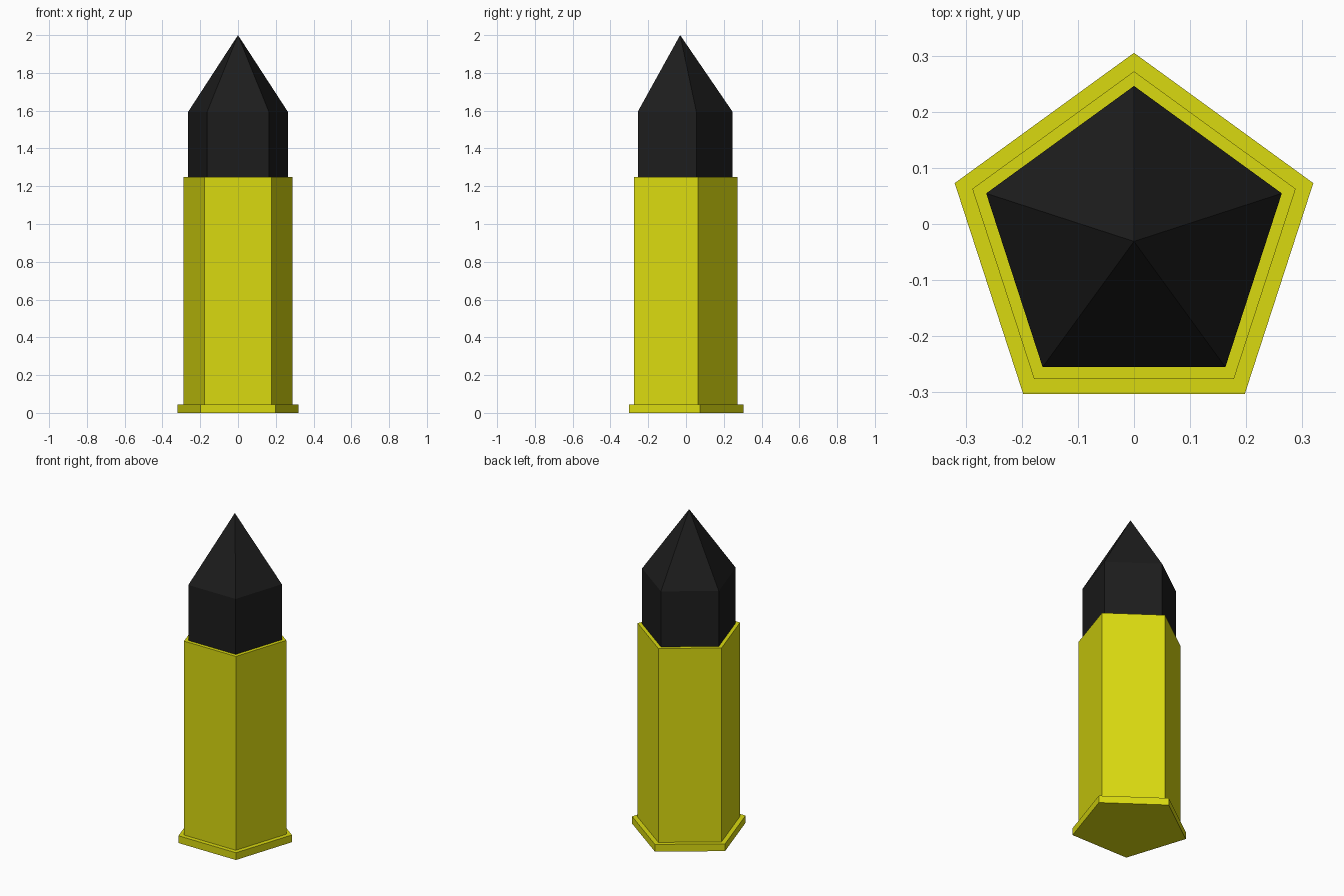
import bpy, bmesh
from math import sin, cos, tau, pi

if "Cube" in bpy.data.objects:
    bpy.data.objects.remove(bpy.data.objects["Cube"])

SIDES = 5
CENTRE_Y = -0.031  # axis of the pentagon, so the bounds are centred on y = 0


def material(name, rgb):
    m = bpy.data.materials.new(name)
    m.diffuse_color = (*rgb, 1)
    m.use_nodes = True
    m.node_tree.nodes["Principled BSDF"].inputs["Base Color"].default_value = m.diffuse_color
    return m


def lathe(name, profile, mat, cap_bottom=False):
    """Sweep (radius, z) points around the pentagon axis; radius 0 is a tip."""
    bm = bmesh.new()
    rings = []
    for r, z in profile:
        if r == 0:
            rings.append([bm.verts.new((0, CENTRE_Y, z))] * SIDES)
        else:
            angles = [pi / 2 + tau * i / SIDES for i in range(SIDES)]
            rings.append([bm.verts.new((r * cos(a), CENTRE_Y + r * sin(a), z)) for a in angles])
    if cap_bottom:
        bm.faces.new(rings[0][::-1])
    for low, high in zip(rings, rings[1:]):
        for i in range(SIDES):
            j = (i + 1) % SIDES
            corners = [low[i], low[j], high[j], high[i]]
            bm.faces.new(list(dict.fromkeys(corners)))
    mesh = bpy.data.meshes.new(name)
    bm.to_mesh(mesh)
    bm.free()
    mesh.materials.append(mat)
    obj = bpy.data.objects.new(name, mesh)
    bpy.context.collection.objects.link(obj)
    return obj


brass = material("brass_yellow", (0.7, 0.7, 0.005))
black = material("black", (0.012, 0.012, 0.012))

# Casing: base flange, straight wall and the narrow ledge at the mouth
lathe("casing", [(0.336, 0), (0.336, 0.045), (0.303, 0.045), (0.303, 1.25), (0.277, 1.25)],
      brass, cap_bottom=True)

# Projectile: straight section and pointed tip
lathe("projectile", [(0.277, 1.25), (0.277, 1.595), (0, 2.0)], black)
